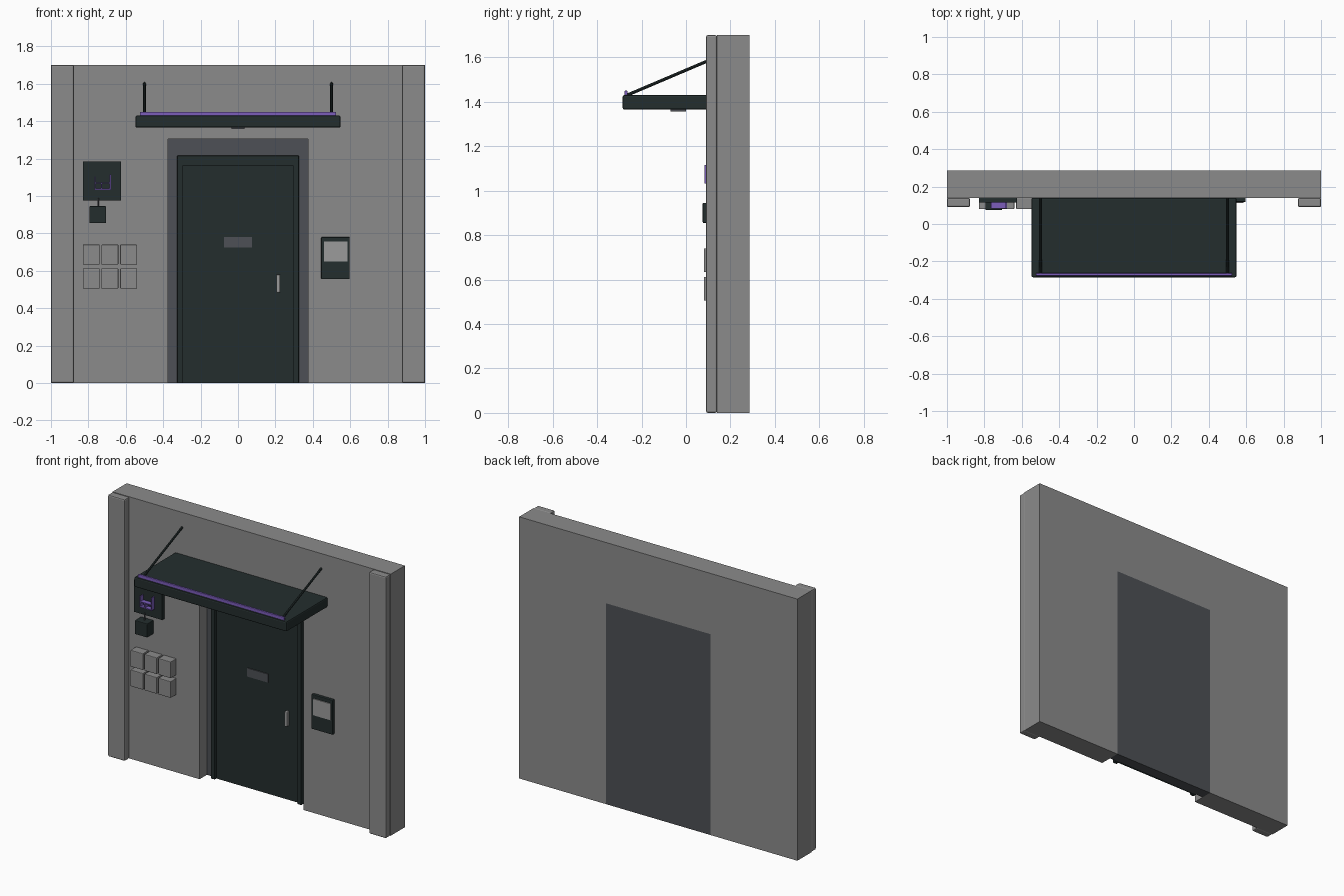
import bpy, bmesh
from mathutils import Vector

if "Cube" in bpy.data.objects:
    bpy.data.objects.remove(bpy.data.objects["Cube"], do_unlink=True)


def material(name, rgb):
    mat = bpy.data.materials.new(name)
    mat.use_nodes = True
    color = (*rgb, 1)
    mat.diffuse_color = color
    mat.node_tree.nodes["Principled BSDF"].inputs["Base Color"].default_value = color
    return mat


concrete = material("concrete grey", (0.26, 0.26, 0.26))
slate = material("slate grey", (0.075, 0.081, 0.092))
dark = material("dark green black", (0.017, 0.027, 0.027))
pale = material("pale grey", (0.33, 0.33, 0.33))
purple = material("neon purple", (0.2, 0.11, 0.5))


def finish(name, bm, mat, bevel=0):
    bmesh.ops.recalc_face_normals(bm, faces=bm.faces)
    mesh = bpy.data.meshes.new(name)
    bm.to_mesh(mesh)
    bm.free()
    obj = bpy.data.objects.new(name, mesh)
    bpy.context.collection.objects.link(obj)
    mesh.materials.append(mat)
    if bevel:
        mod = obj.modifiers.new("soft edges", "BEVEL")
        mod.width = bevel
        mod.segments = 2
    return obj


def box(name, xs, ys, zs, mat, bevel=0):
    """Box from its extents along each axis."""
    bm = bmesh.new()
    bmesh.ops.create_cube(bm, size=1)
    for v in bm.verts:
        v.co = [lo + (hi - lo) * (c + 0.5) for c, (lo, hi) in zip(v.co, (xs, ys, zs))]
    return finish(name, bm, mat, bevel)


def extruded(name, outline, y0, y1, mat, bevel=0):
    """Front outline in x and z, extruded from y0 back to y1."""
    bm = bmesh.new()
    face = bm.faces.new([bm.verts.new((x, y0, z)) for x, z in outline])
    new = bmesh.ops.extrude_face_region(bm, geom=[face])["geom"]
    bmesh.ops.translate(bm, vec=(0, y1 - y0, 0),
                        verts=[g for g in new if isinstance(g, bmesh.types.BMVert)])
    return finish(name, bm, mat, bevel)


def rod(name, start, end, radius, mat):
    a, b = Vector(start), Vector(end)
    bm = bmesh.new()
    bmesh.ops.create_cone(bm, cap_ends=True, segments=8, radius1=radius,
                          radius2=radius, depth=(b - a).length)
    bm.transform((b - a).to_track_quat("Z", "Y").to_matrix().to_4x4())
    bmesh.ops.translate(bm, verts=bm.verts, vec=(a + b) / 2)
    return finish(name, bm, mat)


def arch(half, top, inner, inner_top):
    """Doorway shaped outline: outer rectangle less an opening to the floor."""
    return [(-half, 0), (-half, top), (half, top), (half, 0),
            (inner, 0), (inner, inner_top), (-inner, inner_top), (-inner, 0)]


FRONT, BACK = 0.14, 0.285

# Wall with doorway, and the corner pilasters
extruded("wall", arch(1, 1.7, 0.374, 1.305), FRONT, BACK, concrete)
for side, x0 in (("left", 0.877), ("right", -1)):
    box(side + "_pilaster", (x0, x0 + 0.123), (0.09, FRONT), (0, 1.7), concrete, 0.008)

# Recessed surround, door frame and door leaf
box("door_surround", (-0.374, 0.374), (0.215, BACK), (0, 1.305), slate)
extruded("door_frame", arch(0.325, 1.215, 0.297, 1.16), 0.185, 0.22, dark, 0.003)
box("door_leaf", (-0.297, 0.297), (0.205, 0.22), (0, 1.16), dark)
box("door_plate", (-0.075, 0.075), (0.199, 0.206), (0.725, 0.78), slate)
box("door_handle", (0.205, 0.225), (0.18, 0.206), (0.483, 0.58), pale, 0.005)

# Canopy with light strip, lamp and stay rods
box("canopy", (-0.548, 0.548), (-0.285, FRONT), (1.365, 1.43), dark, 0.008)
box("canopy_light_strip", (-0.525, 0.525), (-0.277, -0.263), (1.428, 1.45), purple, 0.003)
box("canopy_lamp", (-0.035, 0.035), (-0.07, 0), (1.357, 1.366), slate)
for side, x in (("left", 0.5), ("right", -0.5)):
    rod(side + "_stay_rod", (x, -0.265, 1.43), (x, FRONT + 0.005, 1.604), 0.007, dark)

# Glowing sign: board, cup shaped symbol, cable and power box
box("sign_board", (-0.83, -0.625), (0.115, FRONT), (0.975, 1.185), dark, 0.003)
strokes = {
    "base": (-0.765, -0.68, 1.033, 1.04),
    "left": (-0.768, -0.761, 1.035, 1.105),
    "right": (-0.686, -0.679, 1.035, 1.115),
    "middle": (-0.765, -0.68, 1.066, 1.072),
    "stem": (-0.733, -0.727, 1.04, 1.066),
}
for part, (x0, x1, z0, z1) in strokes.items():
    box("sign_symbol_" + part, (x0, x1), (0.084, 0.116), (z0, z1), purple)
rod("sign_cable", (-0.748, 0.11, 0.94), (-0.748, 0.11, 0.99), 0.004, slate)
box("sign_power_box", (-0.795, -0.705), (0.075, FRONT), (0.855, 0.945), dark, 0.004)

# Mailboxes in two rows of three
for row, z in enumerate((0.505, 0.633)):
    for col in range(3):
        x = -0.83 + col * 0.1
        box(f"mailbox_{row}_{col}", (x, x + 0.09), (0.08, FRONT), (z, z + 0.107),
            concrete, 0.004)

# Intercom
box("intercom", (0.445, 0.597), (0.118, FRONT), (0.555, 0.78), dark, 0.004)
box("intercom_screen", (0.46, 0.585), (0.112, 0.12), (0.65, 0.757), pale)
